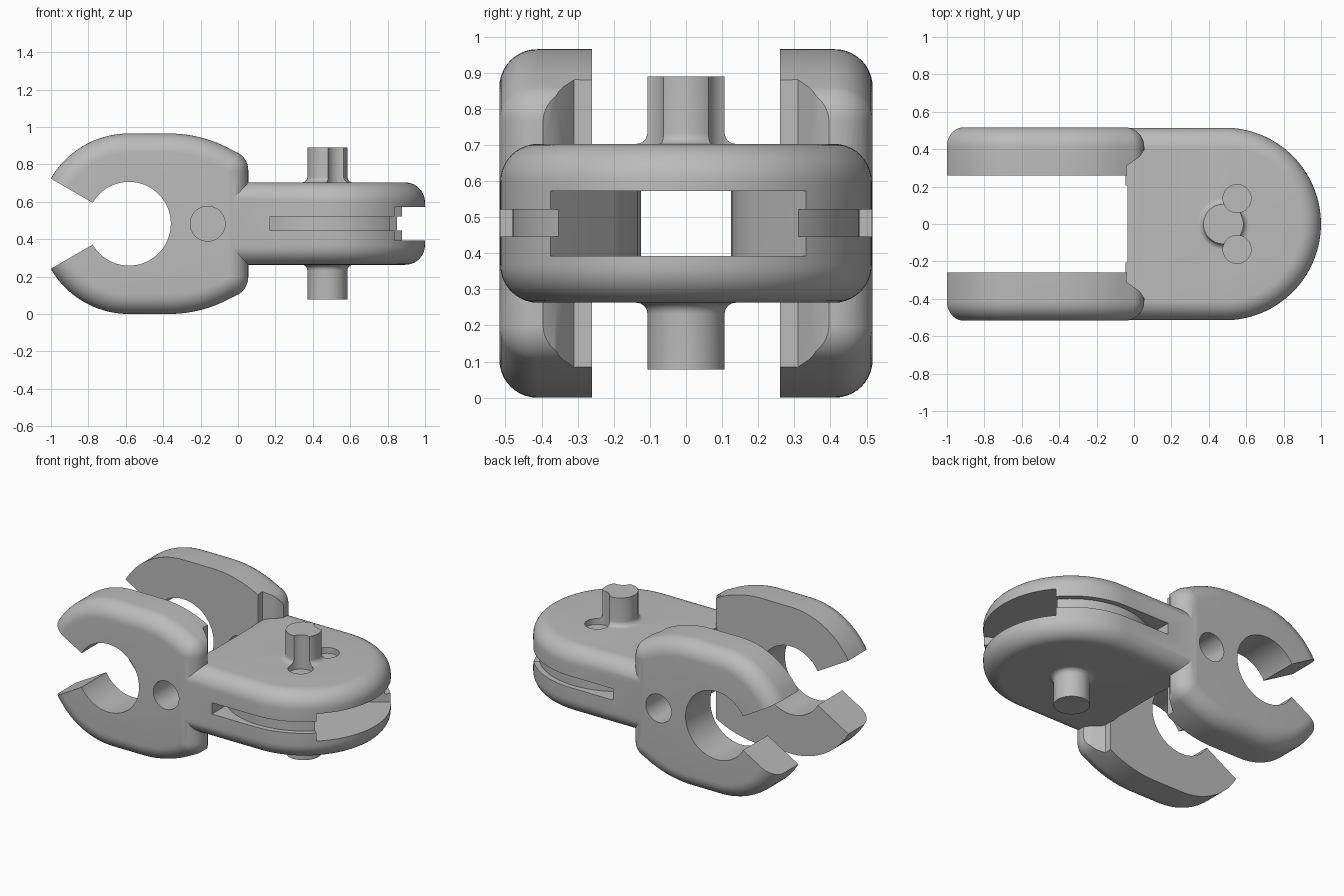
import bpy, bmesh, math
from mathutils import Vector

if "Cube" in bpy.data.objects:
    bpy.data.objects.remove(bpy.data.objects["Cube"], do_unlink=True)

MID = 0.4825                 # height of the symmetry plane
BORE_X = -0.583              # centre of the clip bore
END_X = 0.485                # centre of the rounded body end
PIN_X = 0.478

grey = bpy.data.materials.new("plain grey")
grey.use_nodes = True
grey.diffuse_color = (0.5, 0.5, 0.5, 1)
grey.node_tree.nodes["Principled BSDF"].inputs["Base Color"].default_value = (0.5, 0.5, 0.5, 1)


def arc(cx, cy, r, a0, a1, n):
    angles = [math.radians(a0 + (a1 - a0) * i / n) for i in range(n + 1)]
    return [(cx + r * math.cos(a), cy + r * math.sin(a)) for a in angles]


def circle(cx, cy, r, n=64):
    return arc(cx, cy, r, 0, 360, n)[:-1]


def inset(pts, d):
    """Shrink a counter-clockwise outline by d."""
    out = []
    for i, p in enumerate(pts):
        p, a, b = Vector(p), Vector(pts[i - 1]), Vector(pts[(i + 1) % len(pts)])
        e, f = (p - a).normalized(), (b - p).normalized()
        n, m = Vector((-e.y, e.x)), Vector((-f.y, f.x))
        out.append(tuple(p + (n + m) * d / (1 + n.dot(m))))
    return out


def prism(name, pts, lo, hi, axis="z", r_lo=0, r_hi=0, steps=10):
    """Extrude an outline along an axis, with optional rounded rims."""
    quarter = [math.pi / 2 * i / steps for i in range(steps + 1)]
    rings = [(lo, 0)] if not r_lo else [
        (lo + r_lo * (1 - math.sin(a)), r_lo * (1 - math.cos(a))) for a in reversed(quarter)]
    rings += [(hi, 0)] if not r_hi else [
        (hi - r_hi * (1 - math.sin(a)), r_hi * (1 - math.cos(a))) for a in quarter]
    bm = bmesh.new()
    loops = []
    for h, d in rings:
        ring = inset(pts, d) if d else pts
        loops.append([bm.verts.new((u, v, h) if axis == "z" else (u, h, v)) for u, v in ring])
    n = len(pts)
    for low, top in zip(loops, loops[1:]):
        for i in range(n):
            j = (i + 1) % n
            bm.faces.new((low[i], low[j], top[j], top[i]))
    bm.faces.new(loops[0])
    bm.faces.new(loops[-1])
    return finish(name, bm)


def finish(name, bm):
    bmesh.ops.recalc_face_normals(bm, faces=bm.faces)
    mesh = bpy.data.meshes.new(name)
    bm.to_mesh(mesh)
    bm.free()
    mesh.materials.append(grey)
    ob = bpy.data.objects.new(name, mesh)
    bpy.context.collection.objects.link(ob)
    return ob


def combine(ob, other, operation="DIFFERENCE"):
    mod = ob.modifiers.new("combine", "BOOLEAN")
    mod.operation, mod.object, mod.solver = operation, other, "EXACT"
    bpy.context.view_layer.objects.active = ob
    bpy.ops.object.modifier_apply(modifier=mod.name)
    bpy.data.objects.remove(other, do_unlink=True)


def box(x0, x1, y0, y1, z0, z1):
    return prism("cutter", [(x0, y0), (x1, y0), (x1, y1), (x0, y1)], z0, z1)


# Body slab with a rounded end
slab = arc(END_X, 0, 0.5145, -90, 90, 64) + [(-0.1, 0.5145), (-0.1, -0.5145)]
body = prism("body", slab, 0.263, 0.703, r_lo=0.105, r_hi=0.105)

# Trim the slab between the jaws, leaving a small step at each side
combine(body, box(-0.4, -0.045, -0.262, 0.262, 0, 1))
combine(body, box(-0.4, -0.035, -0.205, 0.205, 0, 1))

# Clip jaws, one per side
upper = arc(-0.055, 0.284, 0.11, 0, 58, 10) + arc(-0.37, -0.2075, 0.69, 58, 90, 12)[1:]
upper += arc(BORE_X, 0, 0.4825, 90, 180, 32)
outline = upper + [(x, -z) for x, z in reversed(upper[:-1])]
outline = [(x, z + MID) for x, z in outline]
for side in (-1, 1):
    if side > 0:
        jaw = prism("jaw", outline, 0.26, 0.517, "y", r_hi=0.105)
    else:
        jaw = prism("jaw", outline, -0.517, -0.26, "y", r_lo=0.105)
    # Slanted inner corner beside the body
    slant = [(0.065, 0.41), (0.03, 0.36), (-0.04, 0.31), (-0.036, 0.2), (0.2, 0.2), (0.2, 0.41)]
    combine(jaw, prism("cutter", [(x, y * side) for x, y in slant], -0.2, 1.2))
    # Bore and the flared mouth
    combine(jaw, prism("cutter", circle(BORE_X, MID, 0.224), -0.7, 0.7, "y"))
    rise = math.tan(math.radians(30)) * 0.7
    mouth = [(BORE_X, MID), (BORE_X - 0.7, MID + rise), (BORE_X - 0.7, MID - rise)]
    combine(jaw, prism("cutter", mouth, -0.7, 0.7, "y"))
    combine(body, jaw, "UNION")

# Cross holes: blind on the front jaw, through on the back jaw
hole = circle(-0.162, MID, 0.093, 48)
combine(body, prism("cutter", hole, -0.7, -0.3, "y"))
combine(body, prism("cutter", hole, 0.1, 0.7, "y"))

# Lengthwise channel flaring towards the rounded end
channel = [(-0.2, -0.125), (0.4, -0.125), (0.48, -0.135), (0.56, -0.164), (0.62, -0.205),
           (1.1, -0.583), (1.1, 0.503), (0.69, 0.188), (0.62, 0.146), (0.54, 0.129),
           (0.46, 0.125), (-0.2, 0.125)]
combine(body, prism("cutter", channel, 0.393, 0.573))

# Narrow groove around the rim with a circular floor
groove = [(0.17, -0.7), (1.2, -0.7), (1.2, 0.7), (0.17, 0.7)]
groove += arc(END_X, 0, 0.48, 131, -131, 64)
combine(body, prism("cutter", groove, 0.446, 0.521))

# Pins above and below, turned from one profile with a filleted foot
for name, base, way, length in (("top_pin", 0.703, 1, 0.187), ("bottom_pin", 0.263, -1, 0.185)):
    profile = [(0.138, -0.03), (0.138, 0)]
    profile += arc(0.138, 0.031, 0.031, 270, 180, 8)[1:] + [(0.107, length)]
    bm = bmesh.new()
    loops = [[bm.verts.new((x, y, base + way * h)) for x, y in circle(PIN_X, 0, r)]
             for r, h in profile]
    for low, top in zip(loops, loops[1:]):
        for i in range(len(low)):
            bm.faces.new((low[i - 1], low[i], top[i], top[i - 1]))
    bm.faces.new(loops[0])
    bm.faces.new(loops[-1])
    combine(body, finish(name, bm), "UNION")

# Two round notches beside the top pin
for side in (-1, 1):
    combine(body, prism("cutter", circle(0.551, 0.136 * side, 0.075, 48), 0.665, 1.1))

body.name = "clip_body"
bpy.ops.object.select_all(action="DESELECT")
body.select_set(True)
bpy.context.view_layer.objects.active = body
bpy.ops.object.shade_smooth_by_angle(angle=math.radians(25))
